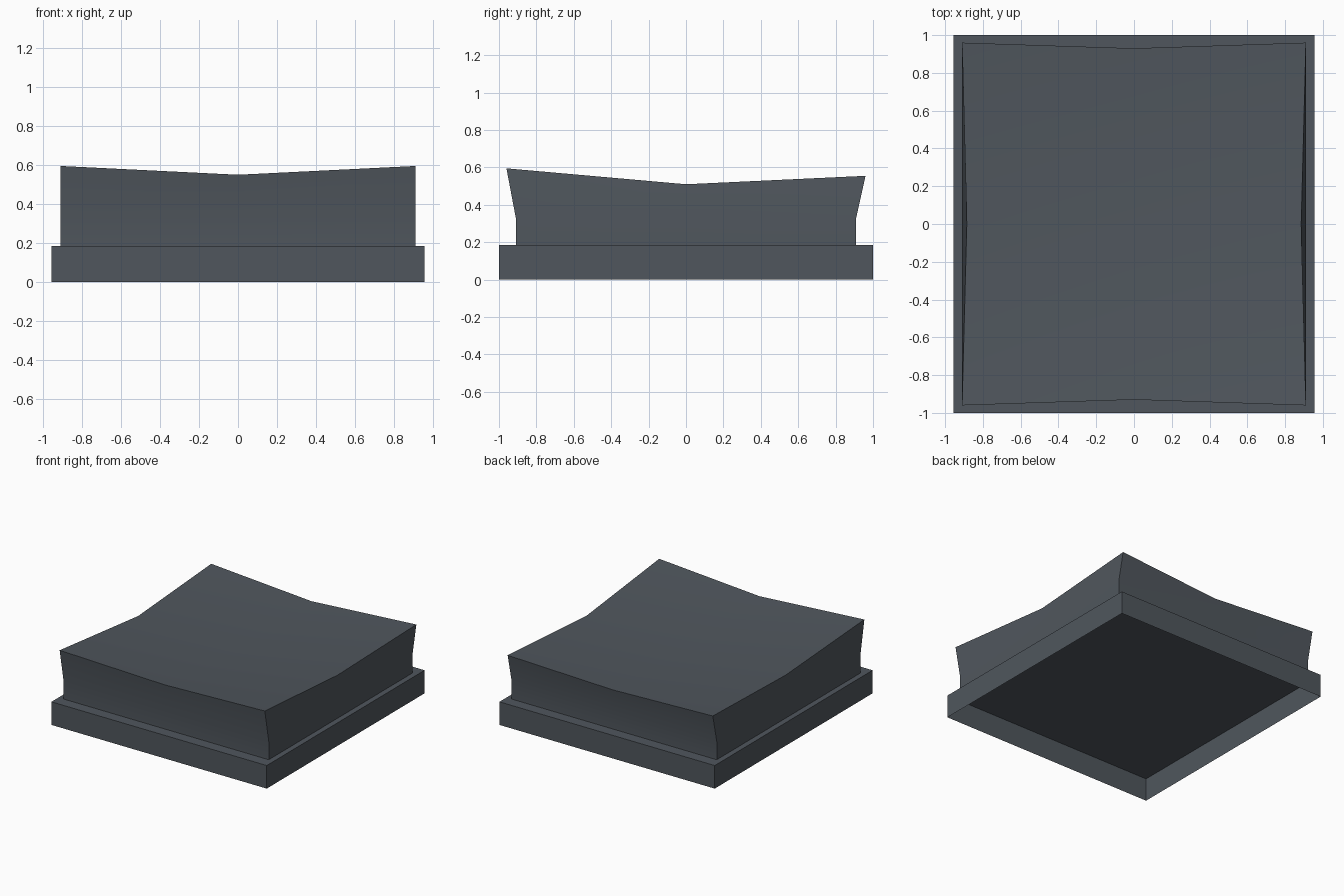
import bpy, bmesh

cube = bpy.data.objects.get("Cube")
if cube:
    bpy.data.objects.remove(cube, do_unlink=True)

slate = bpy.data.materials.new("slate_grey")
slate.use_nodes = True
slate.diffuse_color = (0.08, 0.094, 0.11, 1)
slate.node_tree.nodes["Principled BSDF"].inputs["Base Color"].default_value = slate.diffuse_color

BASE_X, BASE_Y, LEDGE_Z = 0.955, 1.0, 0.185
CAP = 0.91
STEPS = (-1, 0, 1)
RIM = [(-1, -1), (0, -1), (1, -1), (1, 0), (1, 1), (0, 1), (-1, 1), (-1, 0)]


def finish(name, bm):
    mesh = bpy.data.meshes.new(name)
    bm.to_mesh(mesh)
    bm.free()
    obj = bpy.data.objects.new(name, mesh)
    bpy.context.collection.objects.link(obj)
    mesh.materials.append(slate)
    bpy.ops.object.select_all(action='DESELECT')
    obj.select_set(True)
    bpy.context.view_layer.objects.active = obj
    bpy.ops.object.shade_smooth_by_angle()
    return obj


def ring(bm, hx, hy, z):
    return [bm.verts.new((i * hx, j * hy, z)) for i, j in RIM]


def bridge(bm, a, b):
    for k in range(len(a)):
        n = (k + 1) % len(a)
        bm.faces.new((a[k], a[n], b[n], b[k]))


# Base: open-bottomed thin skirt with a flat ledge around the cap
bm = bmesh.new()
foot = ring(bm, BASE_X, BASE_Y, 0)
edge = ring(bm, BASE_X, BASE_Y, LEDGE_Z)
inner = ring(bm, CAP, CAP, LEDGE_Z)
bridge(bm, foot, edge)
bridge(bm, edge, inner)
finish("base_skirt", bm)


# Cap: straight lower wall, flared upper wall, dished top tilted to the front
def top_point(i, j):
    x = i * (CAP if j else 0.885)
    y = j * (0.96 if i else 0.93)
    lift = {-1: 0.085, 0: 0, 1: 0.045}[j]
    return x, y, 0.465 + 0.045 * abs(i) + lift


bm = bmesh.new()
bottom = ring(bm, CAP, CAP, LEDGE_Z)
waist = ring(bm, CAP, CAP, 0.33)
grid = {(i, j): bm.verts.new(top_point(i, j)) for i in STEPS for j in STEPS}
bridge(bm, bottom, waist)
bridge(bm, waist, [grid[key] for key in RIM])
for i in (-1, 0):
    for j in (-1, 0):
        bm.faces.new((grid[i, j], grid[i + 1, j], grid[i + 1, j + 1], grid[i, j + 1]))
bm.faces.new(bottom[::-1])
finish("dished_cap", bm)
